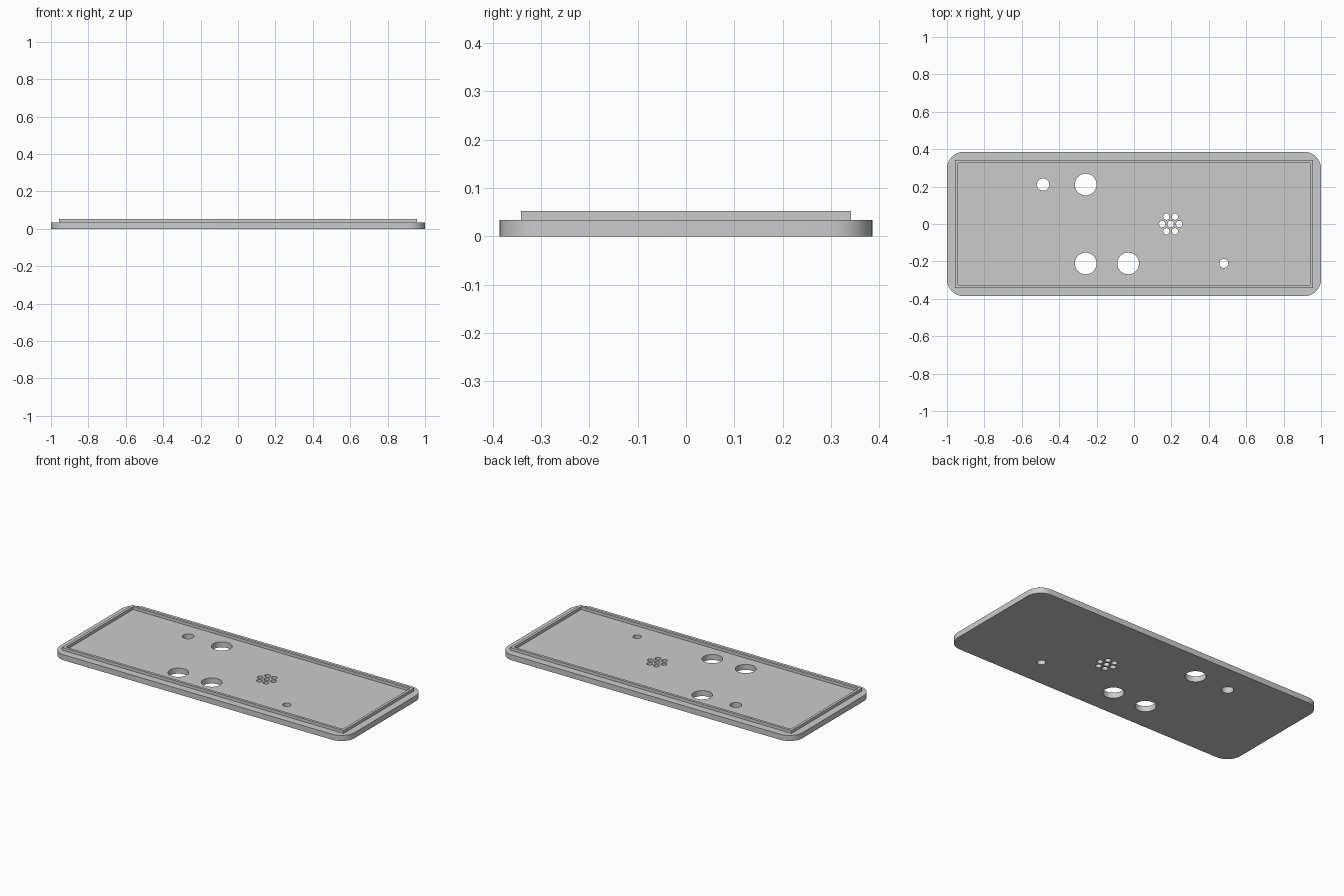
import bpy
import bmesh
from math import cos, sin, pi

cube = bpy.data.objects.get("Cube")
if cube:
    bpy.data.objects.remove(cube, do_unlink=True)

grey = bpy.data.materials.new("plain_grey")
grey.use_nodes = True
grey.diffuse_color = (0.6, 0.6, 0.6, 1)
grey.node_tree.nodes["Principled BSDF"].inputs["Base Color"].default_value = (0.6, 0.6, 0.6, 1)


def circle(x, y, r, n=32):
    return [(x + r * cos(2 * pi * i / n), y + r * sin(2 * pi * i / n)) for i in range(n)]


def rectangle(w, d):
    return [(-w, -d), (w, -d), (w, d), (-w, d)]


def rounded_rectangle(w, d, r, steps=10):
    points = []
    for k, (sx, sy) in enumerate([(1, 1), (-1, 1), (-1, -1), (1, -1)]):
        for i in range(steps + 1):
            a = pi / 2 * (k + i / steps)
            points.append((sx * (w - r) + r * cos(a), sy * (d - r) + r * sin(a)))
    return points


def extruded_outline(name, loops, z0, z1):
    """Solid from an outer loop and any inner hole loops."""
    curve = bpy.data.curves.new(name, "CURVE")
    curve.dimensions = "2D"
    curve.fill_mode = "BOTH"
    curve.extrude = (z1 - z0) / 2
    for loop in loops:
        spline = curve.splines.new("POLY")
        spline.points.add(len(loop) - 1)
        for point, (x, y) in zip(spline.points, loop):
            point.co = (x, y, 0, 1)
        spline.use_cyclic_u = True
    temp = bpy.data.objects.new(name + "_outline", curve)
    bpy.context.collection.objects.link(temp)
    bpy.context.view_layer.update()
    mesh = bpy.data.meshes.new_from_object(temp.evaluated_get(bpy.context.evaluated_depsgraph_get()))
    bpy.data.objects.remove(temp, do_unlink=True)
    bpy.data.curves.remove(curve)

    # Weld the caps to the walls and set the base height
    bm = bmesh.new()
    bm.from_mesh(mesh)
    bmesh.ops.remove_doubles(bm, verts=bm.verts, dist=0.0001)
    bmesh.ops.recalc_face_normals(bm, faces=bm.faces)
    bmesh.ops.translate(bm, verts=bm.verts, vec=(0, 0, (z0 + z1) / 2))
    bm.to_mesh(mesh)
    bm.free()
    mesh.materials.clear()
    mesh.materials.append(grey)
    obj = bpy.data.objects.new(name, mesh)
    bpy.context.collection.objects.link(obj)
    bpy.ops.object.select_all(action="DESELECT")
    obj.select_set(True)
    bpy.context.view_layer.objects.active = obj
    bpy.ops.object.shade_smooth_by_angle(angle=pi / 6)
    return obj


# Control holes: three large, one medium, one small
holes = [circle(x, y, 0.058, 48) for x, y in [(-0.258, 0.211), (-0.258, -0.211), (-0.031, -0.211)]]
holes.append(circle(-0.486, 0.211, 0.033))
holes.append(circle(0.48, -0.211, 0.024))

# Speaker grille: a centre hole ringed by six
holes.append(circle(0.196, 0, 0.017, 24))
for i in range(6):
    holes.append(circle(0.196 + 0.0455 * cos(i * pi / 3), 0.0455 * sin(i * pi / 3), 0.017, 24))

PLATE_TOP = 0.034
extruded_outline("cover_plate", [rounded_rectangle(1, 0.386, 0.09)] + holes, 0, PLATE_TOP)

# Raised locating rim on the plate
extruded_outline("locating_rim", [rectangle(0.956, 0.341), rectangle(0.94, 0.325)], PLATE_TOP, 0.052)
